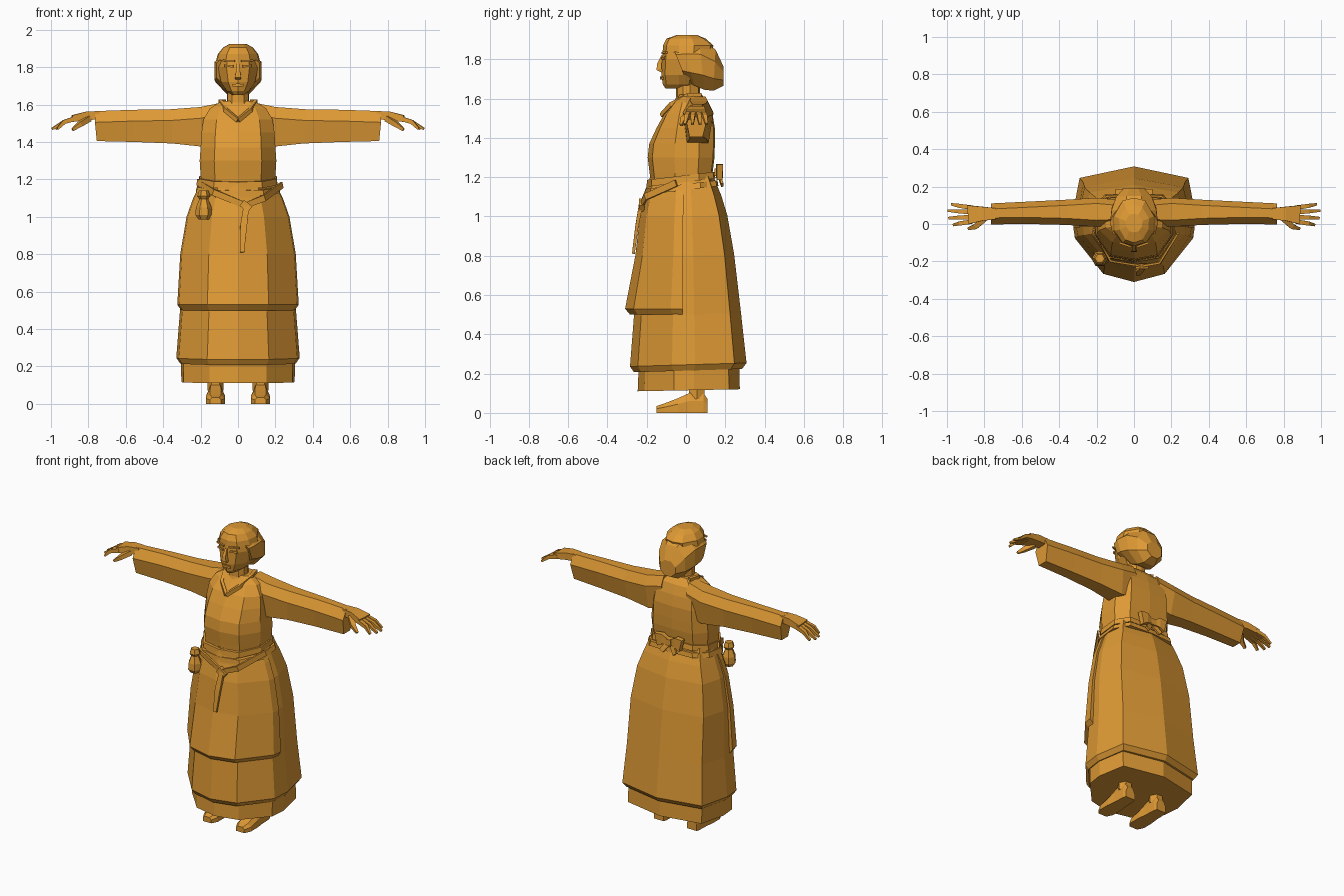
import bpy, bmesh, math
from mathutils import Vector

mat = bpy.data.materials.new("warm_ochre")
mat.diffuse_color = (0.73, 0.32, 0.035, 1)


def loft(name, rings):
    """Skin closed rings of equal point count and cap both ends."""
    bm = bmesh.new()
    vs = [[bm.verts.new(p) for p in r] for r in rings]
    n = len(rings[0])
    for a, b in zip(vs, vs[1:]):
        for i in range(n):
            j = (i + 1) % n
            bm.faces.new((a[i], a[j], b[j], b[i]))
    bm.faces.new(vs[0])
    bm.faces.new(vs[-1])
    bmesh.ops.recalc_face_normals(bm, faces=bm.faces)
    me = bpy.data.meshes.new(name)
    bm.to_mesh(me)
    bm.free()
    me.materials.append(mat)
    ob = bpy.data.objects.new(name, me)
    bpy.context.collection.objects.link(ob)
    return ob


def body(name, shape, secs, tilt=0.0):
    """Stack mirrored half outlines; each section is z, half width, front y, back y."""
    rings = []
    for z, w, f, b in secs:
        half = [(x * w, y * b if y > 0 else -y * f) for x, y in shape]
        other = [(-x, y) for x, y in reversed(half) if x > 1e-6]
        rings.append([(x, y, z + tilt * y) for x, y in half + other])
    return loft(name, rings)


def tube(name, pts, sizes, up=(0, 0, 1)):
    """Four sided strip along a path; sizes are (width, thickness) per point."""
    pts = [Vector(p) for p in pts]
    rings = []
    for i, p in enumerate(pts):
        d = (pts[min(i + 1, len(pts) - 1)] - pts[max(i - 1, 0)]).normalized()
        s = d.cross(Vector(up)).normalized()
        t = s.cross(d)
        w, h = sizes[min(i, len(sizes) - 1)]
        rings.append([p + s * (a * w / 2) + t * (b * h / 2)
                      for a, b in ((1, 1), (-1, 1), (-1, -1), (1, -1))])
    return loft(name, rings)


SKIRT = [(0, 1), (.88, .8), (1, .15), (.96, -.25), (.5, -.86), (0, -1)]
TORSO = [(0, 1), (.7, .95), (1, .45), (1, -.3), (.62, -.88), (0, -1)]
APRON = [(.99, -.06), (.96, -.25), (.5, -.86), (0, -1)]
HEAD = [(0, 1), (.55, .9), (1, .3), (.95, -.3), (.55, -.85), (0, -1)]

# Skirts and apron
body("skirt", SKIRT, [(1.2, .2, -.185, .14), (1.1, .235, -.2, .18), (1.0, .27, -.215, .21),
                      (.8, .3, -.235, .245), (.5, .31, -.265, .28), (.245, .33, -.285, .308),
                      (.215, .31, -.265, .285)], .03)
body("petticoat", SKIRT, [(.26, .305, -.24, .27), (.115, .303, -.246, .274)], .02)
body("apron", APRON, [(1.18, .203, -.198, .1), (1.1, .242, -.21, .1), (1.0, .278, -.235, .1),
                      (.8, .312, -.258, .1), (.53, .328, -.31, .1), (.5, .306, -.285, .1)])

# Bodice and neck
body("bodice", TORSO, [(1.17, .195, -.18, .135), (1.22, .2, -.185, .135), (1.3, .205, -.195, .145),
                       (1.37, .2, -.187, .147), (1.45, .195, -.15, .147), (1.52, .185, -.112, .135),
                       (1.58, .15, -.065, .115), (1.62, .085, -.035, .08)])
body("neck", HEAD, [(1.54, .075, -.075, .07), (1.61, .06, -.05, .07), (1.7, .055, -.05, .07)])

# Belts, tilted up at the back
body("belt_lower", TORSO, [(1.135, .225, -.207, .165), (1.165, .215, -.205, .16)], .12)
body("belt_upper", TORSO, [(1.175, .21, -.2, .15), (1.21, .207, -.198, .145)], .12)

# Hanging sash, its knot and tail
band = [(.012, .034)]
tube("sash", [(-.215, -.03, 1.185), (-.13, -.195, 1.13), (.04, -.225, 1.06),
              (.14, -.205, 1.1), (.235, -.05, 1.17)], band)
tube("sash_knot", [(.02, -.225, 1.075), (.065, -.225, 1.04)], [(.03, .04)])
tube("sash_tail", [(.045, -.23, 1.06), (.03, -.25, .95), (.022, -.268, .81)],
     [(.03, .02), (.036, .016), (.022, .014)], (0, 1, 0))

# Pouch on the hip
pouch = []
for z, r in ((1.14, .025), (1.11, .035), (1.095, .024), (1.05, .042), (1.01, .045), (.985, .028)):
    pouch.append([(-.183 + r * math.cos(a * math.pi / 3), -.185 + r * math.sin(a * math.pi / 3), z)
                  for a in range(6)])
loft("pouch", pouch)

# Back bow
tube("bow_knot", [(-.018, .165, 1.225), (.018, .165, 1.225)], [(.04, .04)])

for side, s in (("left", 1), ("right", -1)):
    tube(f"bow_loop_{side}", [(0, .165, 1.225), (s * .05, .17, 1.235), (s * .09, .172, 1.225)],
         [(.025, .025), (.035, .065), (.03, .08)])
    tube(f"bow_tail_{side}", [(s * .01, .165, 1.215), (s * .05, .185, 1.16)], [(.03, .012)], (0, 1, 0))

    # Sleeve
    rings = []
    for x, yf, yb, zb, zt in ((.09, -.01, .13, 1.4, 1.61), (.2, -.015, .14, 1.375, 1.587),
                              (.36, -.005, .13, 1.392, 1.575), (.56, .0, .12, 1.4, 1.572),
                              (.765, -.002, .11, 1.405, 1.565)):
        m = zt - .06
        rings.append([(s * (x - (.01 if z < m else 0)), y, z) for y, z in
                      ((yf, m), (yf + .035, zt), (yb - .03, zt), (yb, m),
                       (yb - .025, zb), (yf + .02, zb))])
    loft(f"sleeve_{side}", rings)

    # Hand
    tube(f"palm_{side}", [(s * .74, .055, 1.543), (s * .81, .055, 1.54), (s * .885, .05, 1.525)],
         [(.06, .045), (.075, .045), (.1, .035)])
    for i, (y, tx, ty) in enumerate(((.088, .975, .105), (.063, .995, .072),
                                     (.037, .99, .032), (.012, .965, -.005))):
        tube(f"finger_{i + 1}_{side}", [(s * .87, y, 1.525), (s * .93, (y + ty) / 2, 1.507),
                                        (s * tx, ty, 1.47)], [(.024, .026), (.022, .022), (.013, .012)])
    tube(f"thumb_{side}", [(s * .8, .03, 1.525), (s * .845, -.012, 1.495), (s * .885, -.025, 1.465)],
         [(.035, .03), (.028, .026), (.014, .014)])

    # Collar, running from the shoulder to the point of the neckline
    tube(f"collar_{side}", [(s * .075, .075, 1.615), (s * .095, .01, 1.615), (s * .065, -.075, 1.57),
                            (0, -.123, 1.515)], [(.025, .025), (.02, .025), (.018, .022)])

    # Shoe and leg
    rings = []
    for y, w, h in ((-.15, .03, .035), (-.11, .05, .048), (-.04, .05, .075), (.015, .043, .1),
                    (.09, .04, .1), (.11, .034, .07)):
        rings.append([(s * .12 + w * x, y, z) for x, z in
                      ((-1, 0), (1, 0), (1, h * .6), (.6, h), (-.6, h), (-1, h * .6))])
    loft(f"shoe_{side}", rings)
    loft(f"leg_{side}", [[(s * .12 + .042 * math.cos(a * math.pi / 3),
                           .055 + .045 * math.sin(a * math.pi / 3), z) for a in range(6)]
                         for z in (.07, .3)])

    # Eye and brow
    tube(f"eye_{side}", [(s * .025, -.121, 1.805), (s * .07, -.106, 1.807)], [(.008, .012)])
    tube(f"brow_{side}", [(s * .018, -.121, 1.832), (s * .08, -.1, 1.835)], [(.01, .01)])

# Head and face details
body("face", HEAD, [(1.652, .035, -.105, .01), (1.672, .062, -.118, .05), (1.72, .095, -.125, .08),
                    (1.8, .112, -.123, .1), (1.87, .1, -.115, .1)])
tube("nose", [(0, -.12, 1.82), (0, -.136, 1.775), (0, -.138, 1.75), (0, -.122, 1.738)],
     [(.014, .01), (.022, .022), (.034, .026), (.028, .012)], (0, 1, 0))
tube("mouth", [(-.028, -.12, 1.703), (0, -.128, 1.705), (.028, -.12, 1.703)], [(.01, .014)])

# Headscarf cap and the gathered back
body("headscarf_cap", HEAD, [(1.835, .117, -.119, .13), (1.87, .108, -.117, .14),
                             (1.905, .08, -.1, .1), (1.924, .045, -.045, .055)])
rings = []
for y, w, z0, z1, lean in ((-.035, .115, 1.685, 1.88, .4), (.01, .126, 1.665, 1.895, .3),
                           (.08, .12, 1.645, 1.9, .1), (.145, .095, 1.64, 1.85, -.05),
                           (.19, .055, 1.665, 1.765, 0)):
    zc, h = (z0 + z1) / 2, (z1 - z0) / 2
    ring = []
    for k in range(8):
        a = math.pi / 8 + k * math.pi / 4
        x, z = w * math.cos(a) / .924, h * math.sin(a) / .924
        ring.append((x, y - lean * z, zc + z))
    rings.append(ring)
loft("headscarf_back", rings)
